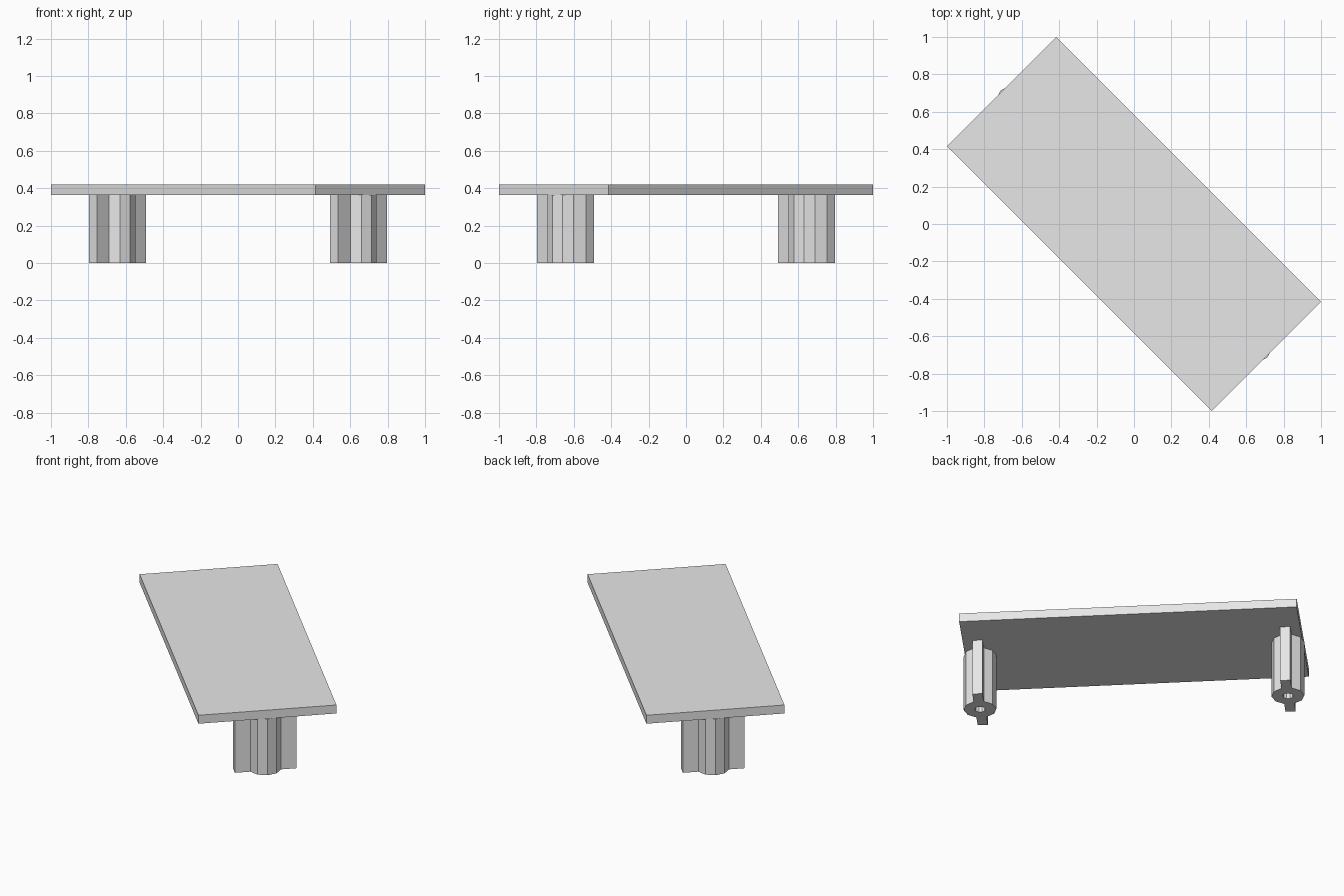
import bpy
import bmesh
from math import cos, sin, pi
from mathutils import Matrix

cube = bpy.data.objects.get("Cube")
if cube:
    bpy.data.objects.remove(cube, do_unlink=True)

LENGTH, WIDTH = 2.0, 0.827        # tabletop, along and across
LEG_TOP, TOP = 0.365, 0.42
LEG_OFFSET = 0.912                # leg centre along the table
RADIUS, HOLE, FIN = 0.097, 0.032, 0.185
SIDES = 10
TURN = Matrix.Rotation(-pi / 4, 4, 'Z')   # the table stands diagonally

grey = bpy.data.materials.new("light grey")
grey.use_nodes = True
colour = (0.8, 0.8, 0.8, 1)
grey.diffuse_color = colour
grey.node_tree.nodes["Principled BSDF"].inputs["Base Color"].default_value = colour


def finish(name, bm, matrix):
    bmesh.ops.recalc_face_normals(bm, faces=bm.faces)
    mesh = bpy.data.meshes.new(name)
    bm.to_mesh(mesh)
    bm.free()
    mesh.materials.append(grey)
    obj = bpy.data.objects.new(name, mesh)
    obj.matrix_world = matrix
    bpy.context.collection.objects.link(obj)


def ring(bm, radius):
    return [bm.verts.new((radius * cos(2 * pi * i / SIDES),
                          radius * sin(2 * pi * i / SIDES), 0)) for i in range(SIDES)]


def leg(name, along):
    # hollow ten-sided post with a fin drawn out of the two crosswise sides
    bm = bmesh.new()
    outer, inner = ring(bm, RADIUS), ring(bm, HOLE)
    for i in range(SIDES):
        j = (i + 1) % SIDES
        bm.faces.new((outer[i], outer[j], inner[j], inner[i]))
        middle = (outer[i].co + outer[j].co) / 2
        if abs(middle.x) < 0.001:
            y = FIN if middle.y > 0 else -FIN
            tips = [bm.verts.new((v.co.x, y, 0)) for v in (outer[j], outer[i])]
            bm.faces.new([outer[i], outer[j]] + tips)
    # raise the section to the underside of the tabletop
    result = bmesh.ops.extrude_face_region(bm, geom=bm.faces[:], use_keep_orig=True)
    raised = [g for g in result["geom"] if isinstance(g, bmesh.types.BMVert)]
    bmesh.ops.translate(bm, verts=raised, vec=(0, 0, LEG_TOP))
    # remove walls left inside the section
    inside = [f for f in bm.faces
              if any(len(e.link_faces) > 2 for e in f.edges)
              and abs(f.normal.z) < 0.5
              and all(len(e.link_faces) > 2 for e in f.edges if abs(e.verts[0].co.z - e.verts[1].co.z) < 0.001)]
    if inside:
        bmesh.ops.delete(bm, geom=inside, context='FACES_ONLY')
    finish(name, bm, TURN @ Matrix.Translation((along, 0, 0)))


# flat tabletop
bm = bmesh.new()
bmesh.ops.create_cube(bm, size=1, matrix=Matrix.Diagonal((LENGTH, WIDTH, TOP - LEG_TOP, 1)))
finish("tabletop", bm, TURN @ Matrix.Translation((0, 0, (TOP + LEG_TOP) / 2)))

# one leg near each end
leg("front_leg", LEG_OFFSET)
leg("back_leg", -LEG_OFFSET)
